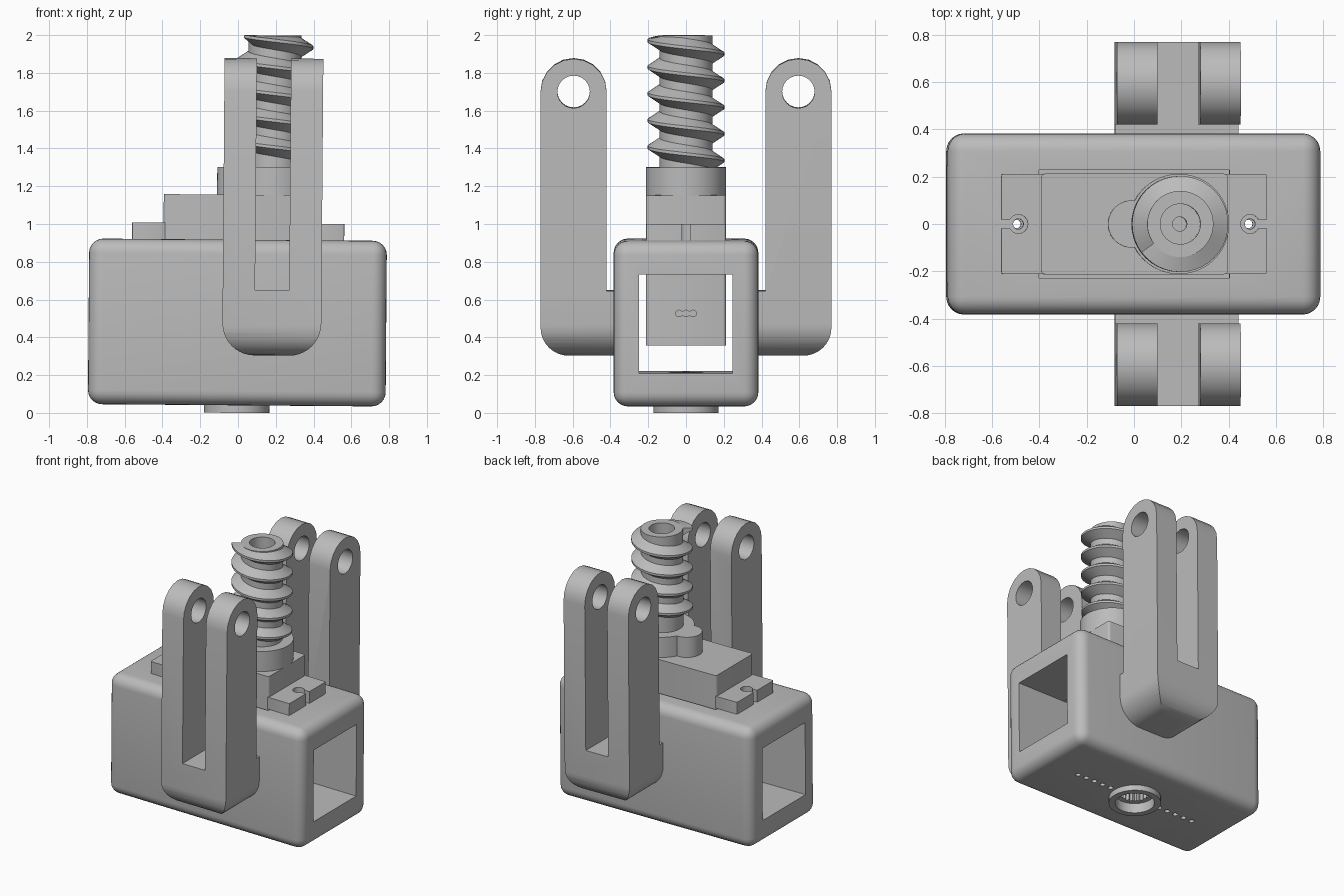
import bpy, bmesh
from math import sin, cos, pi, radians
from mathutils import Matrix, Vector

if "Cube" in bpy.data.objects:
    bpy.data.objects.remove(bpy.data.objects["Cube"], do_unlink=True)

grey = bpy.data.materials.new("plain grey")
grey.use_nodes = True
grey.diffuse_color = (0.5, 0.5, 0.5, 1)
grey.node_tree.nodes["Principled BSDF"].inputs["Base Color"].default_value = (0.5, 0.5, 0.5, 1)

MID = -0.007      # centre of housing and servo along x
SHAFT = 0.18      # x of the output shaft
parts = []


def finish(name, bm):
    bmesh.ops.recalc_face_normals(bm, faces=bm.faces)
    mesh = bpy.data.meshes.new(name)
    bm.to_mesh(mesh)
    bm.free()
    mesh.materials.append(grey)
    ob = bpy.data.objects.new(name, mesh)
    bpy.context.collection.objects.link(ob)
    parts.append(ob)
    return ob


def box(name, x, y, z, bevel=0, segments=1, vertical_only=False):
    bm = bmesh.new()
    bmesh.ops.create_cube(bm, size=1)
    for v in bm.verts:
        v.co = [lo + (c + 0.5) * (hi - lo) for c, (lo, hi) in zip(v.co, (x, y, z))]
    if bevel:
        edges = [e for e in bm.edges if not vertical_only
                 or abs(e.verts[0].co.z - e.verts[1].co.z) > 0.01]
        bmesh.ops.bevel(bm, geom=edges, offset=bevel, segments=segments,
                        profile=0.5, affect='EDGES')
    return finish(name, bm)


def prism(name, points, axis, lo, hi):
    """Extrude a closed 2D outline along the given axis."""
    place = {'X': lambda a, b: (lo, a, b), 'Y': lambda a, b: (a, lo, b),
             'Z': lambda a, b: (a, b, lo)}[axis]
    bm = bmesh.new()
    face = bm.faces.new([bm.verts.new(place(a, b)) for a, b in points])
    new = bmesh.ops.extrude_face_region(bm, geom=[face])["geom"]
    shift = Vector([(hi - lo) * (axis == k) for k in 'XYZ'])
    bmesh.ops.translate(bm, vec=shift, verts=[g for g in new if isinstance(g, bmesh.types.BMVert)])
    return finish(name, bm)


def arc(a, b, r, start, end, n):
    return [(a + r * cos(radians(start + (end - start) * i / n)),
             b + r * sin(radians(start + (end - start) * i / n))) for i in range(n + 1)]


def rod(name, a, b, r, axis, lo, hi, n=32):
    return prism(name, arc(a, b, r, 0, 360, n)[:-1], axis, lo, hi)


def boolean(ob, tools, operation='DIFFERENCE'):
    for tool in tools:
        mod = ob.modifiers.new("cut", 'BOOLEAN')
        mod.object, mod.operation, mod.solver = tool, operation, 'EXACT'
    graph = bpy.context.evaluated_depsgraph_get()
    graph.update()
    mesh = bpy.data.meshes.new_from_object(ob.evaluated_get(graph))
    ob.modifiers.clear()
    ob.data = mesh


def discard(tools):
    for tool in tools:
        parts.remove(tool)
        bpy.data.objects.remove(tool, do_unlink=True)


def lathe(name, profile, x, n=48):
    """Spin a closed radius-height outline around the vertical axis at x."""
    bm = bmesh.new()
    rings = [[bm.verts.new((x + r * cos(2 * pi * i / n), r * sin(2 * pi * i / n), z))
              for r, z in profile] for i in range(n)]
    m = len(profile)
    for i in range(n):
        p, q = rings[i], rings[(i + 1) % n]
        for j in range(m):
            k = (j + 1) % m
            bm.faces.new((p[j], q[j], q[k], p[k]))
    return finish(name, bm)


# Rounded housing, open at both ends and at the top, with a splined floor socket
housing = box("housing", (MID - 0.788, MID + 0.788), (-0.383, 0.383), (0.04, 0.917), 0.075, 6)
boss = rod("socket_boss", MID, 0, 0.173, 'Z', 0, 0.06, 48)
tunnel = box("tunnel_cutter", (-1, 1), (-0.248, 0.246), (0.215, 0.74))
mouth = box("mouth_cutter", (MID - 0.403, MID + 0.403), (-0.228, 0.228), (0.6, 1))
recess = rod("recess_cutter", MID, 0, 0.13, 'Z', -0.1, 0.07, 48)
teeth = 21
spline = prism("spline_cutter", [(MID + r * cos(pi * i / teeth), r * sin(pi * i / teeth))
               for i in range(2 * teeth) for r in [0.1 if i % 2 else 0.086]], 'Z', -0.1, 0.3)
holes = []
for side in (-1, 1):
    holes += [rod("floor_hole", MID + side * (0.21 + 0.07 * i), 0, 0.018, 'Z', -0.1, 0.3, 12)
              for i in range(5)]
    holes.append(rod("screw_hole", MID + side * 0.49, 0, 0.022, 'Z', 0.6, 1, 16))
boolean(housing, [tunnel, mouth, recess, spline] + holes)
boolean(boss, [recess, spline])
discard([tunnel, mouth, recess, spline] + holes)

# Servo: case, slotted mounting tabs, gear cover and cable plug
box("servo_case", (MID - 0.395, MID + 0.395), (-0.213, 0.213), (0.36, 1.155), 0.018, 3, True)
for side, word in ((-1, "right"), (1, "left")):
    x0, x1 = sorted((MID + side * 0.38, MID + side * 0.562))
    tab = box(word + "_mounting_tab", (x0, x1), (-0.211, 0.211), (0.917, 1.004), 0.008, 2, True)
    x0, x1 = sorted((MID + side * 0.49, MID + side * 0.6))
    tools = [rod("tab_hole", MID + side * 0.49, 0, 0.04, 'Z', 0.8, 1.1, 24),
             box("tab_slot", (x0, x1), (-0.02, 0.02), (0.8, 1.1))]
    boolean(tab, tools)
    discard(tools)
rod("gear_cover", SHAFT, 0, 0.212, 'Z', 1.15, 1.302, 64)
rod("idler_cover", -0.02, 0, 0.1, 'Z', 1.15, 1.302, 40)
for i in (-1, 0, 1):
    rod("cable_wire", i * 0.037, 0.53, 0.02, 'X', MID + 0.39, MID + 0.41, 12)

# Worm: hollow core with a stepped bore
lathe("worm_core", [(0.03, 1.30), (0.14, 1.30), (0.14, 2.0), (0.085, 2.0),
                    (0.085, 1.7), (0.03, 1.7)], SHAFT)

# Worm thread: tapered section swept down a left-handed helix
bm = bmesh.new()
section = [(0.125, 0.058), (0.203, 0.008), (0.203, -0.008), (0.125, -0.058)]
start, turns, pitch, per_turn = -0.4, 4.7, 0.141, 40
rings = []
for i in range(int(turns * per_turn) + 1):
    t = start + i / per_turn
    a, z = 2 * pi * t, 1.937 - pitch * t
    rings.append([bm.verts.new((SHAFT + r * cos(a), r * sin(a), min(z + dz, 2.0)))
                  for r, dz in section])
for p, q in zip(rings, rings[1:]):
    for j in range(4):
        k = (j + 1) % 4
        bm.faces.new((p[j], q[j], q[k], p[k]))
bm.faces.new(rings[0])
bm.faces.new(rings[-1])
finish("worm_thread", bm)

# Forked clevis arms on the front and back
left, right, foot = -0.086, 0.437, 0.305
for s, word in ((-1, "front"), (1, "back")):
    outline = ([(0.37, foot)] + arc(0.62, foot + 0.15, 0.15, -90, 0, 8)
               + arc(0.595, 1.703, 0.175, 0, 180, 10) + [(0.42, 0.65), (0.37, 0.65)])
    arm = prism(word + "_clevis", [(s * y, z) for y, z in outline], 'X', left, right)
    silhouette = (arc(left + 0.17, foot + 0.17, 0.17, 180, 270, 10)
                  + arc(right - 0.17, foot + 0.17, 0.17, 270, 360, 10)
                  + [(right, 2.1), (left, 2.1)])
    rounded = prism("clevis_silhouette", silhouette, 'Y', -1, 1)
    boolean(arm, [rounded], 'INTERSECT')
    y0, y1 = sorted((s * 0.4, s * 1))
    tools = [box("clevis_slot", (0.085, 0.266), (y0, y1), (0.65, 2.2)),
             rod("pin_hole", s * 0.595, 1.703, 0.086, 'X', -1, 1, 24)]
    boolean(arm, tools)
    discard([rounded] + tools)

# The whole assembly leans very slightly; round surfaces are smooth
lean = Matrix.Rotation(0.008, 4, 'Y')
bpy.ops.object.select_all(action='DESELECT')
for ob in parts:
    ob.data.transform(lean)
    ob.select_set(True)
bpy.context.view_layer.objects.active = parts[0]
bpy.ops.object.shade_smooth_by_angle(angle=radians(32))
